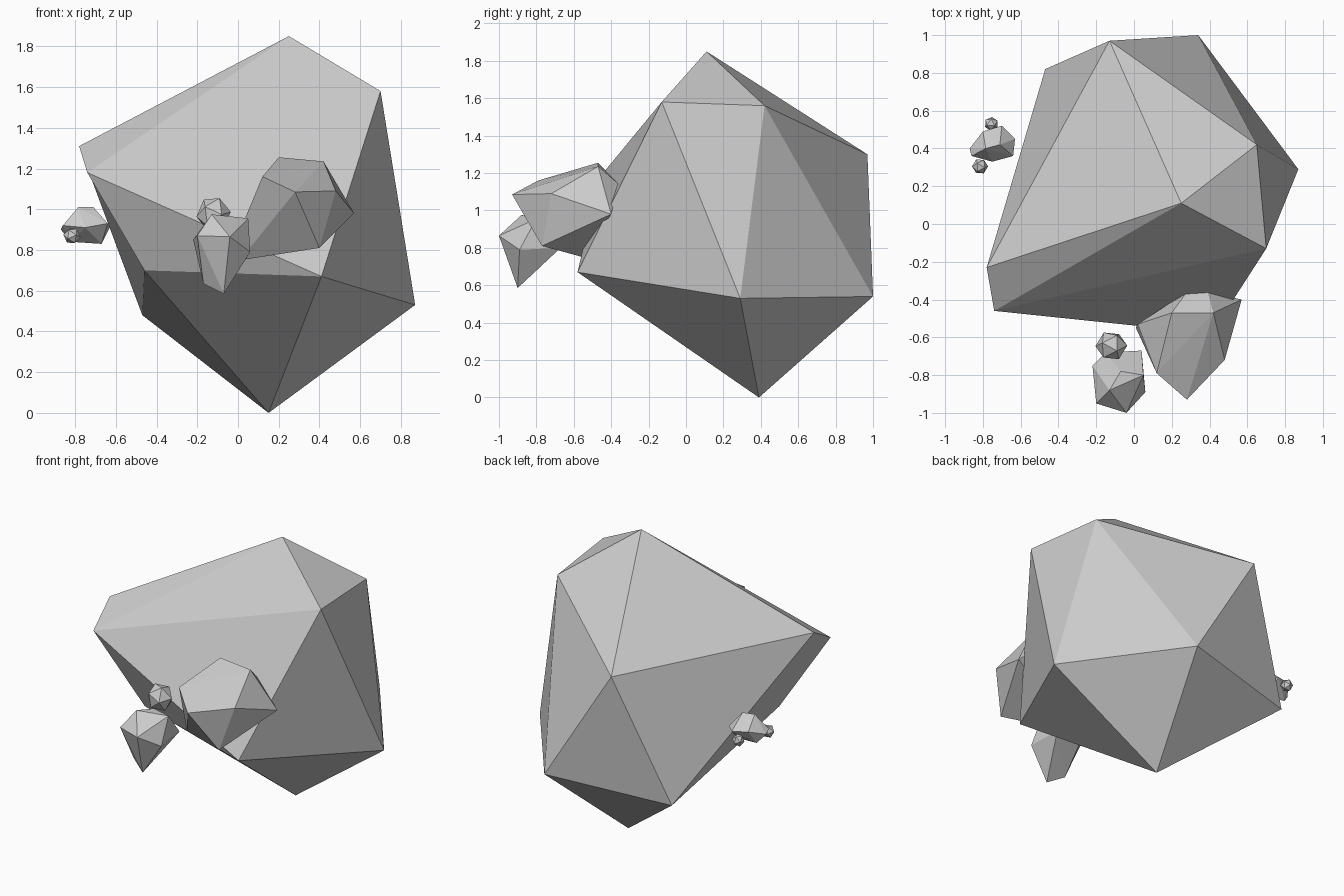
import bpy, bmesh
from mathutils import Vector, Euler

if "Cube" in bpy.data.objects:
    bpy.data.objects.remove(bpy.data.objects["Cube"])


def finish(name, bm):
    bmesh.ops.recalc_face_normals(bm, faces=bm.faces)
    mesh = bpy.data.meshes.new(name)
    bm.to_mesh(mesh)
    bm.free()
    obj = bpy.data.objects.new(name, mesh)
    bpy.context.collection.objects.link(obj)
    return obj


def ring_rock(name, top, upper, lower, bottom):
    """Distorted icosahedron: two poles and two staggered rings of five."""
    bm = bmesh.new()
    t, b = bm.verts.new(top), bm.verts.new(bottom)
    up = [bm.verts.new(p) for p in upper]
    lo = [bm.verts.new(p) for p in lower]
    for i in range(5):
        j = (i + 1) % 5
        bm.faces.new((t, up[i], up[j]))
        bm.faces.new((up[i], lo[i], up[j]))
        bm.faces.new((lo[i], lo[j], up[j]))
        bm.faces.new((b, lo[j], lo[i]))
    return finish(name, bm)


def hull_rock(name, points):
    """Faceted chunk wrapped around its corner points."""
    bm = bmesh.new()
    for p in points:
        bm.verts.new(p)
    res = bmesh.ops.convex_hull(bm, input=bm.verts)
    loose = [g for g in res["geom_interior"] if isinstance(g, bmesh.types.BMVert)]
    bmesh.ops.delete(bm, geom=loose, context='VERTS')
    return finish(name, bm)


def pebble(name, centre, size, turn):
    """Small icosahedral fragment."""
    bm = bmesh.new()
    bmesh.ops.create_icosphere(bm, subdivisions=1, radius=1)
    rot = Euler(turn).to_matrix()
    for v in bm.verts:
        p = rot @ v.co
        v.co = Vector(centre) + Vector(a * s for a, s in zip(p, size))
    return finish(name, bm)


# Main boulder
ring_rock("main_boulder", (.25, .11, 1.85),
          [(.70, -.13, 1.58), (.65, .42, 1.56), (-.13, .97, 1.30),
           (-.78, -.23, 1.31), (-.74, -.46, 1.18)],
          [(.87, .29, .53), (.34, 1.0, .54), (-.47, .82, .48),
           (-.46, -.32, .70), (.41, -.58, .67)],
          (.15, .39, 0))

# Large chunk at the front
hull_rock("front_chunk", [
    (.28, -.93, 1.085), (.48, -.72, 1.09), (.20, -.47, 1.255), (.42, -.47, 1.235),
    (.57, -.40, .98), (.40, -.77, .81), (.12, -.79, 1.16), (.28, -.36, 1.14),
    (.39, -.36, 1.14), (.01, -.55, .75), (.02, -.53, .92)])

# Pointed fragment in front, with its pebble
hull_rock("front_fragment", [
    (-.04, -1.0, .865), (-.20, -.95, .87), (.06, -.89, .79), (-.13, -.88, .975),
    (.05, -.80, .955), (-.22, -.75, .85), (.04, -.67, .80), (-.07, -.90, .585),
    (-.17, -.85, .635), (-.15, -.68, .80), (-.07, -.78, .965)])
pebble("front_pebble", (-.12, -.645, .975), (.085, .08, .09), (.4, .3, .2))

# Fragment on the left, with two pebbles
hull_rock("left_fragment", [
    (-.785, .40, 1.01), (-.71, .42, 1.01), (-.63, .45, .91), (-.64, .36, .93),
    (-.67, .42, .83), (-.82, .43, .84), (-.87, .40, .90), (-.86, .36, .92),
    (-.80, .49, .93), (-.70, .52, .92), (-.75, .33, .91)])
pebble("left_pebble_back", (-.755, .53, .88), (.038, .038, .04), (.5, .2, .7))
pebble("left_pebble_front", (-.815, .305, .87), (.043, .042, .042), (.2, .6, .1))
